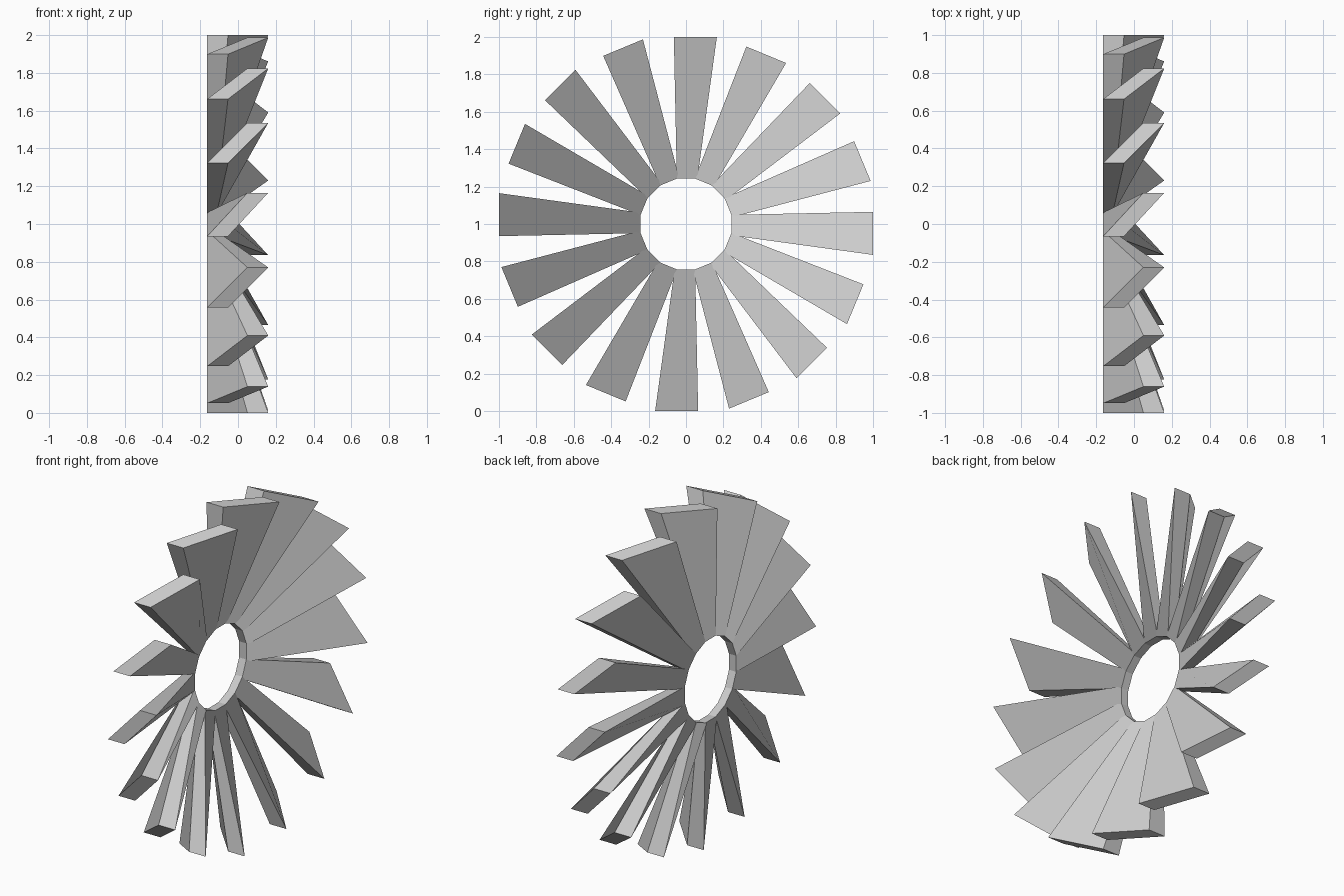
import bpy, math

if "Cube" in bpy.data.objects:
    bpy.data.objects.remove(bpy.data.objects["Cube"])

BLADES = 16
R_IN, R_OUT = 0.243, 1.0
# Sections (x along axle, y tangential): thin flat root, slanted parallelogram tip
ROOT = [(-0.163, -0.049), (-0.115, -0.049), (-0.115, 0.061), (-0.163, 0.061)]
TIP = [(-0.163, -0.065), (-0.053, -0.065), (0.16, 0.165), (0.05, 0.165)]

# One twisted, flaring blade pointing up from the axle
verts = [(x, y, R_IN) for x, y in ROOT] + [(x, y, R_OUT) for x, y in TIP]
faces = [(3, 2, 1, 0), (4, 5, 6, 7)]
faces += [(i, (i + 1) % 4, (i + 1) % 4 + 4, i + 4) for i in range(4)]
mesh = bpy.data.meshes.new("fan_blade")
mesh.from_pydata(verts, [], faces)
mesh.update()

# Ring of blades around the x axis; their overlapping roots form the hub hole
for i in range(BLADES):
    blade = bpy.data.objects.new(f"fan_blade_{i + 1}", mesh)
    blade.location = (0, 0, 1)
    blade.rotation_euler = (i * 2 * math.pi / BLADES, 0, 0)
    bpy.context.collection.objects.link(blade)
